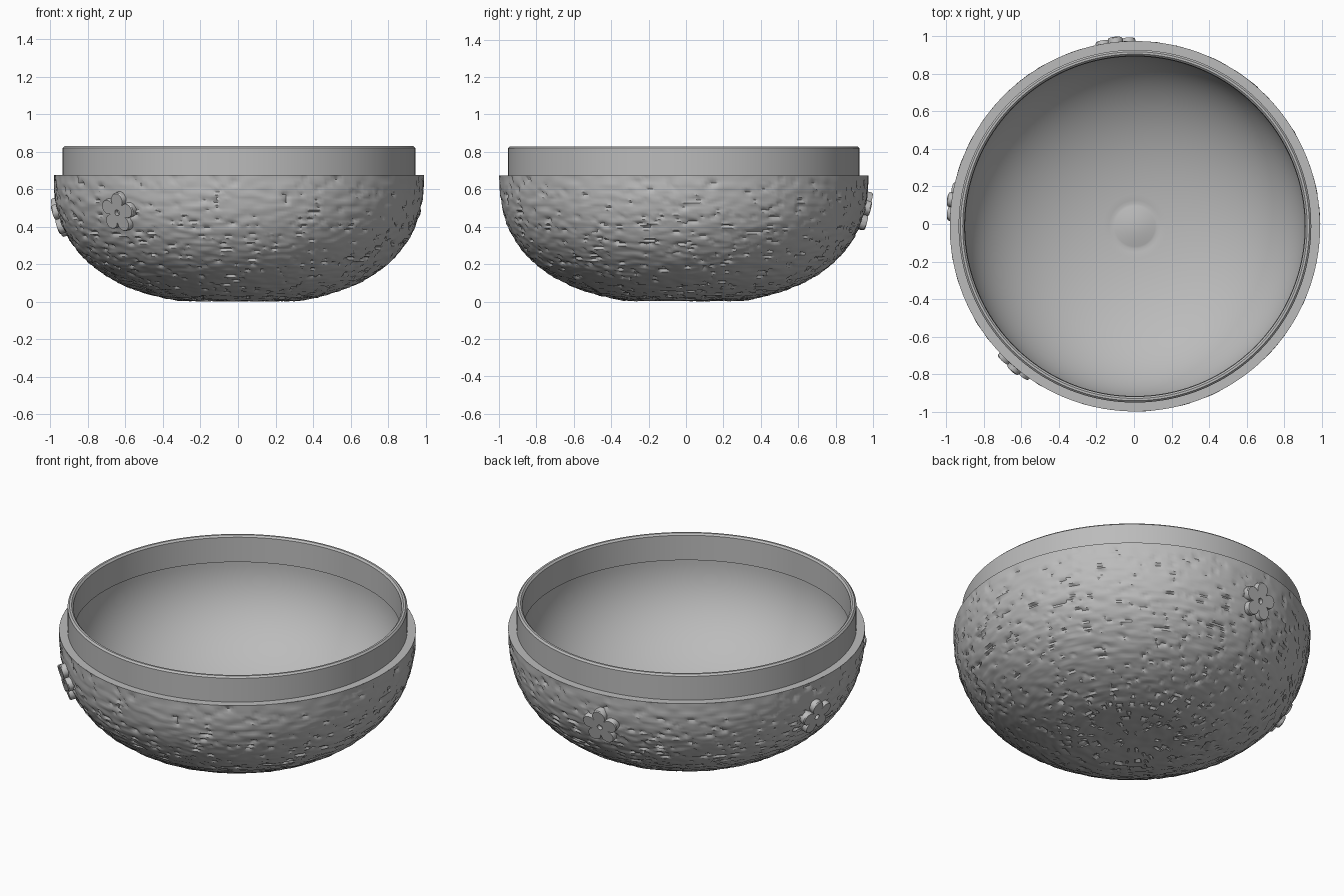
import bpy, bmesh, math
from mathutils import Vector, Matrix, noise

cube = bpy.data.objects.get("Cube")
if cube:
    bpy.data.objects.remove(cube, do_unlink=True)

CENTRE = Vector((0.005, -0.012, 0))
RADIUS, HEIGHT, LEDGE, POWER = 0.987, 0.69, 0.675, 2.4

grey = bpy.data.materials.new("plain grey")
grey.use_nodes = True
tone = (0.5, 0.5, 0.5, 1)
grey.diffuse_color = tone
grey.node_tree.nodes["Principled BSDF"].inputs["Base Color"].default_value = tone


def finish(bm, name, angle=35, matrix=None):
    bmesh.ops.recalc_face_normals(bm, faces=bm.faces)
    mesh = bpy.data.meshes.new(name)
    bm.to_mesh(mesh)
    bm.free()
    mesh.materials.append(grey)
    ob = bpy.data.objects.new(name, mesh)
    bpy.context.collection.objects.link(ob)
    ob.matrix_world = matrix or Matrix.Translation(CENTRE)
    bpy.ops.object.select_all(action='DESELECT')
    ob.select_set(True)
    bpy.context.view_layer.objects.active = ob
    bpy.ops.object.shade_smooth_by_angle(angle=math.radians(angle))
    return ob


def lathe(profile, steps, shape=None):
    """Revolve (radius, height) points; shape may move each vertex."""
    bm = bmesh.new()
    rings = []
    for row, (r, z) in enumerate(profile):
        ring = []
        for i in range(steps):
            a = math.tau * i / steps
            co = Vector((r * math.cos(a), r * math.sin(a), z))
            ring.append(bm.verts.new(shape(co, row) if shape else co))
        rings.append(ring)
    for low, high in zip(rings, rings[1:]):
        for i in range(steps):
            k = (i + 1) % steps
            bm.faces.new((low[i], low[k], high[k], high[i]))
    bm.faces.new(rings[-1])
    return bm


def bowl_curve(t, radius, height, top, power):
    e = 2 / power
    return radius * math.sin(t) ** e, top - height * max(math.cos(t), 0) ** e


# Hammered outer shell, from the ledge down to the flat foot
ROWS = 90
shell_profile = []
for j in range(ROWS):
    r, z = bowl_curve(math.pi / 2 * (1 - j / ROWS), RADIUS, HEIGHT, LEDGE, POWER)
    shell_profile.append((r, max(z, 0.004)))


def hammer(co, row):
    if row == 0:
        return co
    p = Vector((13 * co.x, 13 * co.y, 0.6 * row))
    depth = 0.006 * noise.noise(p)
    if noise.noise(p * 1.7 + Vector((7, 3, 5))) > 0.42:
        depth -= 0.011
    out = (co - Vector((0, 0, LEDGE))).normalized()
    moved = co + out * (depth - 0.001)
    moved.z = min(max(moved.z, 0), LEDGE)
    return moved


finish(lathe(shell_profile, 360, hammer), "bowl_shell", 40)

# Ledge, raised collar and smooth lining with a small knob in the floor
lining = [(RADIUS, LEDGE), (0.94, LEDGE), (0.94, 0.82), (0.93, 0.83),
          (0.918, 0.83), (0.908, 0.82), (0.905, 0.67)]
for j in range(48):
    r, z = bowl_curve(math.pi / 2 * (1 - j / 48), 0.92, 0.61, 0.665, 2.15)
    if r > 0.13:
        lining.append((r, z))
floor = lining[-1][1]
for j in range(10):
    r = 0.12 * (1 - j / 10)
    lining.append((r, floor - 0.004 + 0.018 * math.cos(r / 0.12 * math.pi / 2)))
finish(lathe(lining, 160), "collar_and_lining", 30)


# Five-petal flowers with a pierced centre, laid on the shell
def flower(name, azimuth, z, spin):
    a = math.radians(azimuth)
    drop = (LEDGE - z) / HEIGHT
    r = RADIUS * (1 - drop ** POWER) ** (1 / POWER)
    slope = (drop ** (POWER - 1) / HEIGHT) / ((r / RADIUS) ** (POWER - 1) / RADIUS)
    normal = Vector((math.cos(a), math.sin(a), -slope)).normalized()
    side = Vector((-math.sin(a), math.cos(a), 0))
    up = normal.cross(side)
    steps, loops = 80, []
    bm = bmesh.new()
    for hole, h in ((0, -0.04), (0, 0.018), (0.1, 0.024), (1, 0.024), (1, 0)):
        loop = []
        for i in range(steps):
            t = math.tau * i / steps
            edge = 0.055 + 0.055 * abs(math.cos(2.5 * t)) ** 0.6
            d = 0.016 if hole == 1 else edge * (1 - 0.4 * hole)
            loop.append(bm.verts.new((d * math.cos(t + spin), d * math.sin(t + spin), h)))
        loops.append(loop)
    for p, q in zip(loops, loops[1:]):
        for i in range(steps):
            k = (i + 1) % steps
            bm.faces.new((p[i], p[k], q[k], q[i]))
    bm.faces.new(loops[-1])
    bm.faces.new(loops[0])
    matrix = Matrix((side, up, normal)).transposed().to_4x4()
    matrix.translation = CENTRE + Vector((r * math.cos(a), r * math.sin(a), z))
    finish(bm, name, 30, matrix)


flower("front_flower", 229, 0.48, 0.15)
flower("side_flower", 172.5, 0.45, 0.5)
flower("back_flower", 96, 0.48, 0.3)
